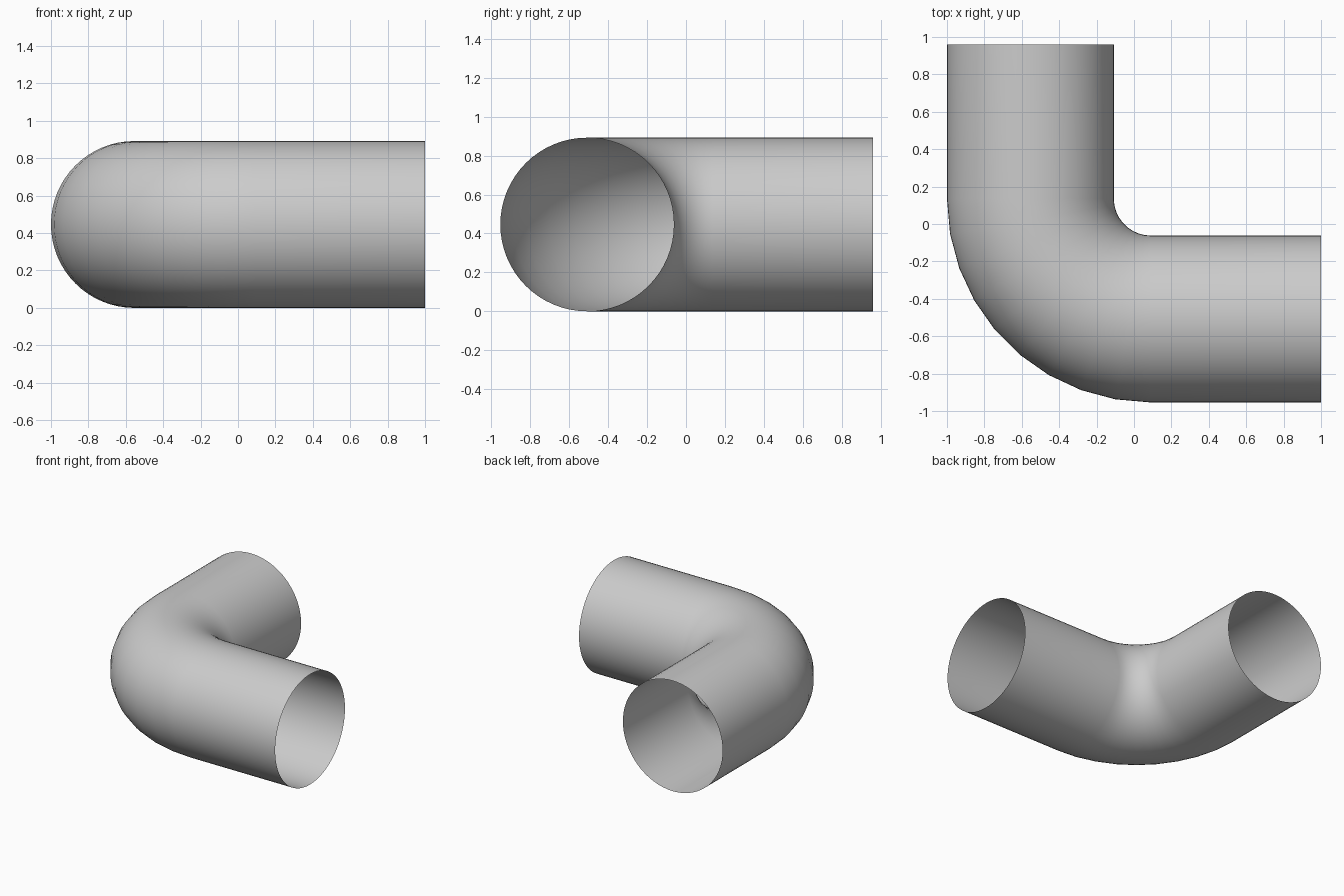
import bpy
import bmesh
from math import cos, sin, pi, radians
from mathutils import Vector

cube = bpy.data.objects.get("Cube")
if cube:
    bpy.data.objects.remove(cube, do_unlink=True)

RADIUS = 0.446          # pipe radius
BEND = 0.644            # centreline radius of the elbow
CENTRE = Vector((0.09, 0.136, RADIUS))
SIDES, STEPS = 64, 9
X_END, Y_END = 1.0, 0.96

# Plain grey material
grey = bpy.data.materials.new("plain_grey")
grey.use_nodes = True
colour = (0.6, 0.6, 0.6, 1)
grey.diffuse_color = colour
grey.node_tree.nodes["Principled BSDF"].inputs["Base Color"].default_value = colour

bm = bmesh.new()


def ring(middle, outward):
    """Circle of vertices in the plane of the outward direction and z."""
    up = Vector((0, 0, 1))
    angles = [2 * pi * i / SIDES for i in range(SIDES)]
    return [bm.verts.new(middle + RADIUS * (cos(a) * outward + sin(a) * up)) for a in angles]


# Back opening, elbow, then side opening
left, front = Vector((-1, 0, 0)), Vector((0, -1, 0))
rings = [ring(Vector((CENTRE.x - BEND, Y_END, RADIUS)), left)]
for s in range(STEPS + 1):
    a = radians(90 * s / STEPS)
    outward = cos(a) * left + sin(a) * front
    rings.append(ring(CENTRE + BEND * outward, outward))
rings.append(ring(Vector((X_END, CENTRE.y - BEND, RADIUS)), front))

# Open-ended thin wall
for r, s in zip(rings, rings[1:]):
    for i in range(SIDES):
        j = (i + 1) % SIDES
        bm.faces.new((r[i], r[j], s[j], s[i]))
bmesh.ops.recalc_face_normals(bm, faces=bm.faces)
# Make sure the wall faces away from the pipe's axis
bm.normal_update()
outer = max(bm.faces, key=lambda f: f.calc_center_median().z)
if outer.normal.z < 0:
    bmesh.ops.reverse_faces(bm, faces=bm.faces)

mesh = bpy.data.meshes.new("elbow_pipe")
bm.to_mesh(mesh)
bm.free()
mesh.materials.append(grey)
mesh.shade_smooth()
pipe = bpy.data.objects.new("elbow_pipe", mesh)
bpy.context.collection.objects.link(pipe)
